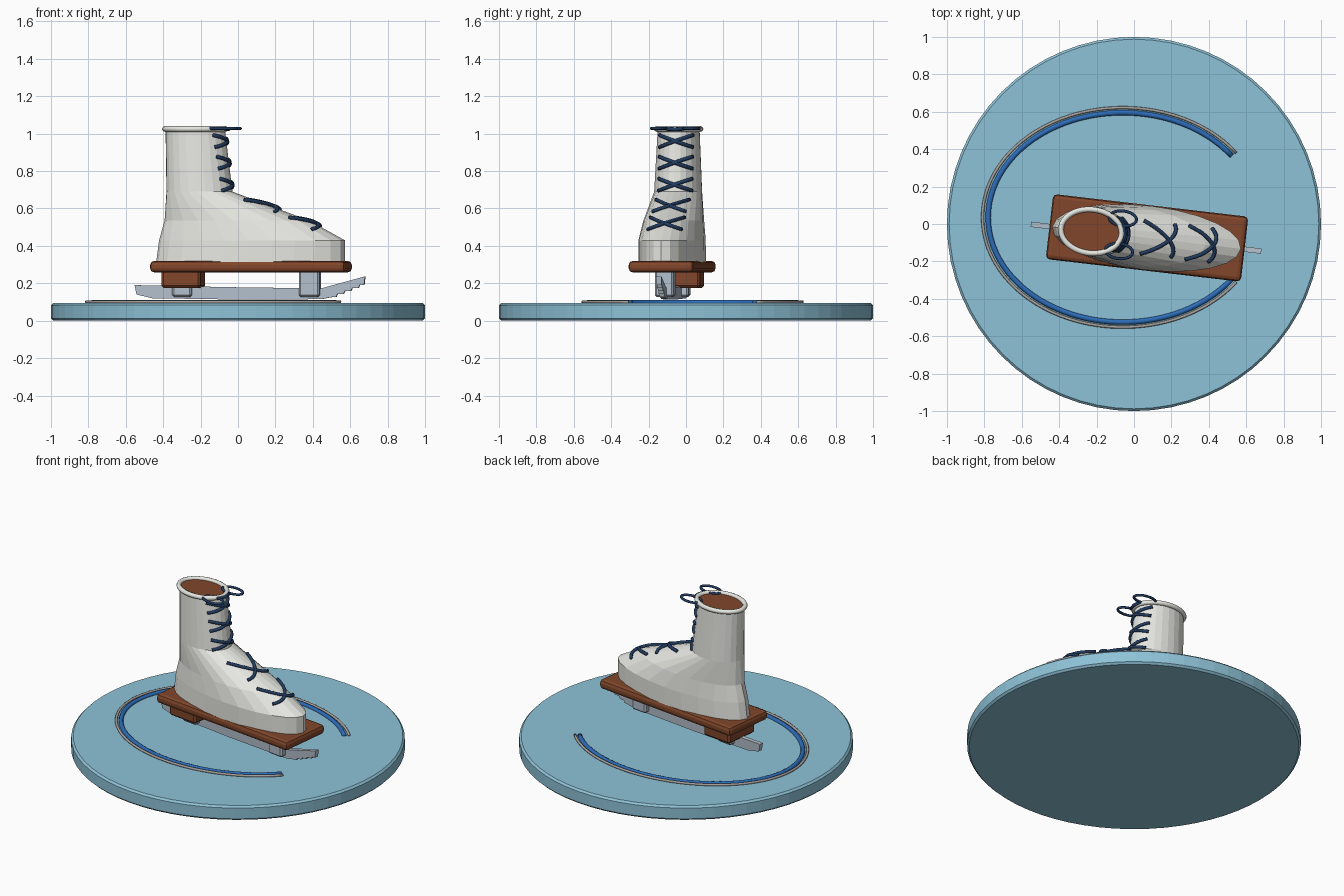
import bpy, bmesh, math
from mathutils import Matrix, Vector

if "Cube" in bpy.data.objects:
    bpy.data.objects.remove(bpy.data.objects["Cube"])

def material(name, rgb):
    m = bpy.data.materials.new(name)
    m.diffuse_color = (*rgb, 1)
    m.use_nodes = True
    m.node_tree.nodes["Principled BSDF"].inputs["Base Color"].default_value = m.diffuse_color
    return m

ICE = material("ice_blue", (0.27, 0.54, 0.68))
WHITE = material("boot_white", (0.82, 0.82, 0.78))
BROWN = material("sole_brown", (0.22, 0.062, 0.024))
STEEL = material("blade_steel", (0.45, 0.52, 0.60))
NAVY = material("lace_navy", (0.015, 0.045, 0.12))
BLUE = material("track_blue", (0.025, 0.15, 0.48))
GREY = material("groove_grey", (0.38, 0.36, 0.34))

# The skate is turned slightly on the ice
TURN = Matrix.Translation((0, -0.066, 0)) @ Matrix.Rotation(math.radians(-6.65), 4, 'Z')
FLAT = Matrix.Identity(4)

def finish(name, bm, mat, frame=TURN, bevel=0, segments=1):
    bmesh.ops.recalc_face_normals(bm, faces=bm.faces)
    me = bpy.data.meshes.new(name)
    bm.to_mesh(me)
    bm.free()
    ob = bpy.data.objects.new(name, me)
    bpy.context.collection.objects.link(ob)
    me.materials.append(mat)
    ob.matrix_world = frame
    if bevel:
        b = ob.modifiers.new("bevel", 'BEVEL')
        b.width, b.segments, b.limit_method = bevel, segments, 'ANGLE'
        b.angle_limit = math.radians(40)
    return ob

def box(name, x0, x1, width, z0, z1, mat, bevel, segments=1):
    bm = bmesh.new()
    bmesh.ops.create_cube(bm, size=1)
    for v in bm.verts:
        v.co = ((x0 + x1) / 2 + v.co.x * (x1 - x0), v.co.y * width,
                (z0 + z1) / 2 + v.co.z * (z1 - z0))
    return finish(name, bm, mat, TURN, bevel, segments)

def loft(name, rings, mat, frame=TURN, sides=24, bevel=0):
    """Stack of ellipses (x_back, x_front, half_width, z), capped."""
    bm = bmesh.new()
    loops = []
    for a, b, w, z in rings:
        loops.append([bm.verts.new(((a + b) / 2 + (b - a) / 2 * math.cos(t), w * math.sin(t), z))
                      for t in (math.tau * i / sides for i in range(sides))])
    for lo, hi in zip(loops, loops[1:]):
        for i in range(sides):
            j = (i + 1) % sides
            bm.faces.new((lo[i], lo[j], hi[j], hi[i]))
    bm.faces.new(loops[0])
    bm.faces.new(loops[-1])
    return finish(name, bm, mat, frame, bevel)

def tube(name, points, radius, mat, frame=TURN, closed=False, sides=8):
    """Round cord swept along a path."""
    bm = bmesh.new()
    pts = [Vector(p) for p in points]
    n = len(pts)
    loops = []
    for k, p in enumerate(pts):
        nxt = pts[(k + 1) % n] if closed else pts[min(k + 1, n - 1)]
        prv = pts[k - 1] if closed else pts[max(k - 1, 0)]
        d = (nxt - prv).normalized()
        side = d.cross(Vector((0, 0, 1))).normalized()
        up = side.cross(d)
        loops.append([bm.verts.new(p + radius * (math.cos(t) * side + math.sin(t) * up))
                      for t in (math.tau * i / sides for i in range(sides))])
    for k in range(n if closed else n - 1):
        a, b = loops[k], loops[(k + 1) % n]
        for i in range(sides):
            j = (i + 1) % sides
            bm.faces.new((a[i], a[j], b[j], b[i]))
    if not closed:
        bm.faces.new(loops[0])
        bm.faces.new(loops[-1])
    ob = finish(name, bm, mat, frame)
    ob.data.shade_smooth()
    return ob

def ellipse(cx, cy, rx, ry, z, start=0, end=360, n=48, closed=True):
    ts = [math.radians(start + (end - start) * i / n) for i in range(n + (not closed))]
    return [(cx + rx * math.cos(t), cy + ry * math.sin(t), z) for t in ts]

# Round ice base
loft("ice_base", [(-1, 1, 1, 0), (-1, 1, 1, 0.095)], ICE, FLAT, 64, 0.012)

# Curved track carved around the skate
tube("blue_track", ellipse(-0.06, 0.035, 0.72, 0.56, 0.097, 36, 324, 72, False), 0.014, BLUE, FLAT)
tube("groove_track", ellipse(-0.06, 0.035, 0.75, 0.587, 0.101, 36, 324, 72, False), 0.008, GREY, FLAT)

# Blade with an upturned toe and small teeth
profile = [(-0.555, 0.19), (-0.545, 0.14), (-0.46, 0.12), (0.0, 0.113), (0.45, 0.115), (0.50, 0.125)]
for i in range(4):
    x = 0.53 + i * 0.04
    profile += [(x, 0.128 + i * 0.016), (x + 0.006, 0.142 + i * 0.016)]
profile += [(0.68, 0.19), (0.685, 0.237), (0.45, 0.173), (0.2, 0.176), (-0.1, 0.18), (-0.3, 0.186)]
bm = bmesh.new()
face = bm.faces.new([bm.verts.new((x, -0.014, z)) for x, z in profile])
ext = bmesh.ops.extrude_face_region(bm, geom=[face])
bmesh.ops.translate(bm, vec=(0, 0.028, 0), verts=[v for v in ext["geom"] if isinstance(v, bmesh.types.BMVert)])
finish("blade", bm, STEEL)

# Blade posts, heel block and sole plate
box("rear_post", -0.35, -0.245, 0.10, 0.127, 0.25, STEEL, 0.01)
box("front_post", 0.333, 0.443, 0.10, 0.127, 0.27, STEEL, 0.01)
box("heel_block", -0.40, -0.19, 0.235, 0.175, 0.27, BROWN, 0.012)
box("sole_plate", -0.455, 0.595, 0.35, 0.258, 0.32, BROWN, 0.022, 2)

# Boot upper: (heel x, front x, half width, height)
BOOT = [(-0.44, 0.575, 0.172, 0.315), (-0.425, 0.575, 0.172, 0.43), (-0.395, 0.385, 0.157, 0.535),
        (-0.385, -0.03, 0.128, 0.69), (-0.39, -0.07, 0.112, 1.02)]
loft("boot_upper", BOOT, WHITE)
loft("lining", [(-0.385, -0.075, 0.107, 1.015), (-0.385, -0.075, 0.107, 1.024)], BROWN)
tube("collar", ellipse(-0.23, 0, 0.163, 0.117, 1.025), 0.015, WHITE, closed=True)

def boot_front(y, z):
    """Point on the front of the boot at a side offset and height."""
    for lo, hi in zip(BOOT, BOOT[1:]):
        if z <= hi[3]:
            f = (z - lo[3]) / (hi[3] - lo[3])
            a, b, w = (lo[i] + f * (hi[i] - lo[i]) for i in range(3))
            break
    x = (a + b) / 2 + (b - a) / 2 * math.sqrt(max(0, 1 - (y / w) ** 2))
    slope = 0.006 if z < 0.69 else 0
    return (x + 0.005, y, z + slope)

# Crossed laces up the front: (height, half width)
for i, (z, w) in enumerate([(0.515, 0.092), (0.61, 0.09), (0.727, 0.09), (0.845, 0.09), (0.96, 0.09)]):
    for s in (-1, 1):
        path = [boot_front(s * w * t, z + 0.032 * t) for t in (k / 8 - 1 for k in range(17))]
        tube(f"lace_{i + 1}_{'left' if s > 0 else 'right'}", path, 0.01, NAVY)

# Flat bow at the top of the laces
for s in (-1, 1):
    tube(f"bow_loop_{'left' if s > 0 else 'right'}",
         ellipse(-0.07, s * 0.088, 0.073, 0.04, 1.028, n=28), 0.008, NAVY, closed=True)
tube("bow_knot", [(-0.062, -0.05, 1.026), (-0.05, 0, 1.024), (-0.062, 0.05, 1.026)], 0.01, NAVY)
